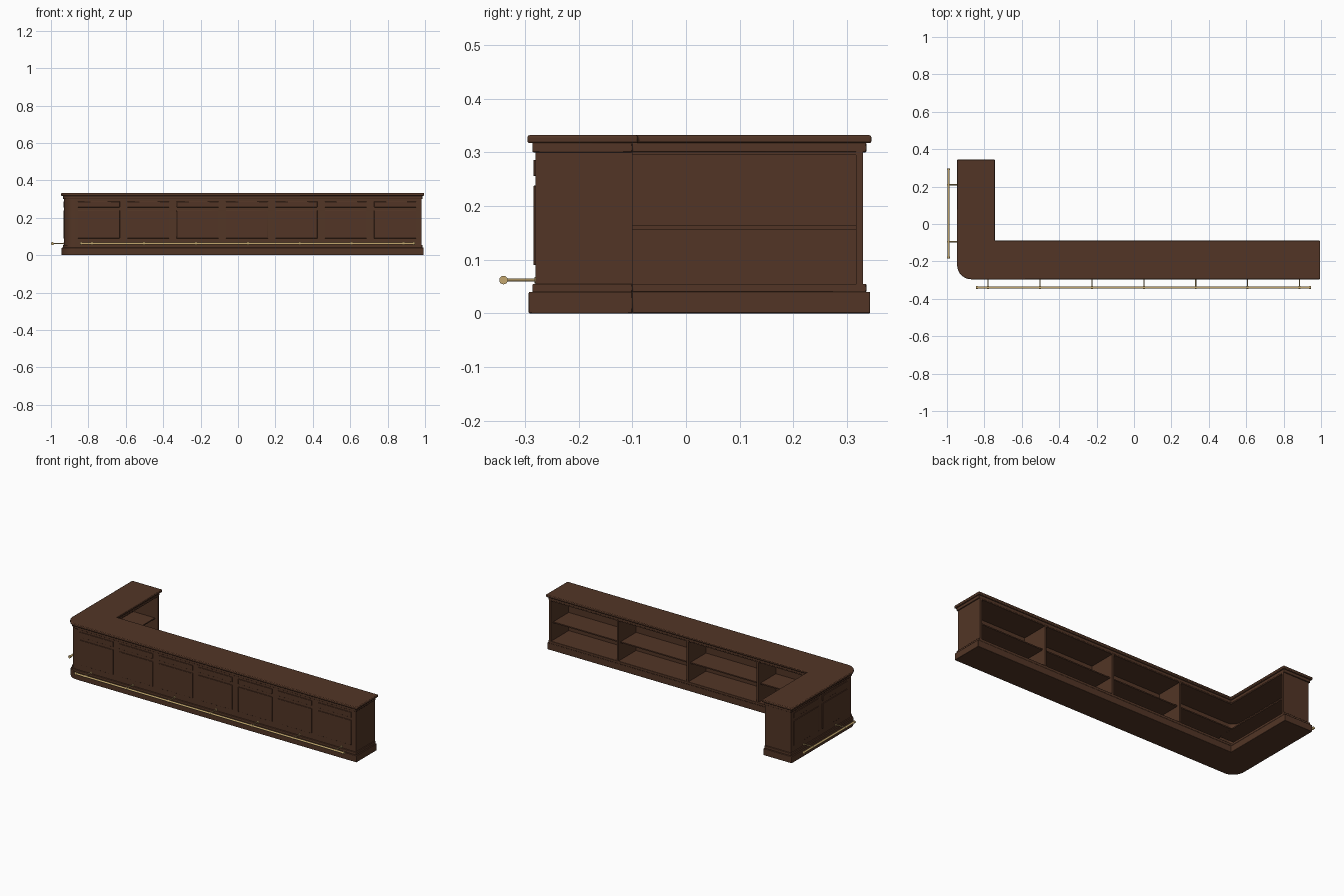
import bpy, bmesh, math
from mathutils import Vector

if "Cube" in bpy.data.objects:
    bpy.data.objects.remove(bpy.data.objects["Cube"])


def material(name, color):
    m = bpy.data.materials.new(name)
    m.diffuse_color = (*color, 1)
    m.use_nodes = True
    m.node_tree.nodes["Principled BSDF"].inputs["Base Color"].default_value = m.diffuse_color
    return m


WOOD = material("dark_walnut", (0.085, 0.036, 0.019))
BRASS = material("brass", (0.55, 0.39, 0.16))


def finish(name, bm, mat, bevel=0.0, smooth=True):
    bmesh.ops.recalc_face_normals(bm, faces=bm.faces)
    mesh = bpy.data.meshes.new(name)
    bm.to_mesh(mesh)
    bm.free()
    mesh.materials.append(mat)
    ob = bpy.data.objects.new(name, mesh)
    bpy.context.collection.objects.link(ob)
    if bevel:
        mod = ob.modifiers.new("edge", 'BEVEL')
        mod.width, mod.segments = bevel, 2
        mod.limit_method, mod.angle_limit = 'ANGLE', math.radians(40)
    if smooth:
        bpy.ops.object.select_all(action='DESELECT')
        ob.select_set(True)
        bpy.context.view_layer.objects.active = ob
        bpy.ops.object.shade_smooth_by_angle(angle=math.radians(30))
    return ob


def prism(name, outline, z0, z1, bevel=0.0):
    bm = bmesh.new()
    base = bm.faces.new([bm.verts.new((x, y, z0)) for x, y in outline])
    top = bmesh.ops.extrude_face_region(bm, geom=[base])
    verts = [v for v in top['geom'] if isinstance(v, bmesh.types.BMVert)]
    bmesh.ops.translate(bm, verts=verts, vec=(0, 0, z1 - z0))
    return finish(name, bm, WOOD, bevel)


def box(name, lo, hi, bevel=0.0):
    return prism(name, [(lo[0], lo[1]), (hi[0], lo[1]), (hi[0], hi[1]), (lo[0], hi[1])],
                 lo[2], hi[2], bevel)


def rod(bm, a, b, r, sides=12):
    a, b = Vector(a), Vector(b)
    d = b - a
    mat = d.to_track_quat('Z', 'Y').to_matrix().to_4x4()
    mat.translation = (a + b) / 2
    bmesh.ops.create_cone(bm, cap_ends=True, segments=sides, radius1=r, radius2=r,
                          depth=d.length, matrix=mat)


# Outer wall line of the body, grown by o, from the right end round to the wing end
X0, X1, Y0, Y1 = -0.93, 0.98, -0.28, 0.33
XI, YI, R = -0.755, -0.10, 0.06


def outer_path(o):
    r = R + o
    cx, cy = X0 - o + r, Y0 - o + r
    arc = [(cx - r * math.sin(t), cy - r * math.cos(t))
           for t in (i * math.pi / 20 for i in range(11))]
    return [(X1 + o, Y0 - o)] + arc + [(X0 - o, Y1 + o)]


def l_slab(name, o, i, z0, z1, bevel):
    pts = [(X1 + o, YI + i)] + outer_path(o) + [(XI + i, Y1 + o), (XI + i, YI + i)]
    prism(name, pts, z0, z1, bevel)


# Plinth, mouldings and countertop
l_slab("plinth", 0.013, 0.0, 0.0, 0.04, 0.002)
l_slab("base_moulding", 0.006, 0.0, 0.039, 0.055, 0.002)
l_slab("top_moulding", 0.006, 0.0, 0.30, 0.318, 0.002)
l_slab("countertop", 0.0155, 0.0105, 0.317, 0.332, 0.004)

# Outer shell, open on the serving side
T = 0.013
shell = [(X1, YI)] + outer_path(0) + [(XI, Y1), (XI, Y1 - T)]
shell += outer_path(-T)[::-1] + [(X1 - T, YI)]
prism("outer_shell", shell, 0.045, 0.31)

# Ceiling board under the moulding
l_slab("ceiling_board", -T, -0.001, 0.295, 0.303, 0)

# Dividers and shelves
for n, x in enumerate((0.525, 0.06, -0.405)):
    box(f"divider_{n + 1}", (x - 0.006, Y0 + T, 0.05), (x + 0.006, YI - 0.001, 0.298))
box("main_shelf", (XI - 0.03, Y0 + T, 0.157), (X1 - T, YI - 0.02, 0.164))
box("wing_shelf", (X0 + T, Y0 + 0.06, 0.1565), (XI - 0.02, Y1 - T, 0.1635))

# Raised panels: seven on the front, two on the wing
ROWS = ((0.09, 0.238, "panel"), (0.256, 0.286, "frieze"))
for z0, z1, kind in ROWS:
    for n in range(7):
        c = -0.744 + 0.264 * n
        box(f"front_{kind}_{n + 1}", (c - 0.112, Y0 - 0.004, z0), (c + 0.112, Y0 + 0.002, z1), 0.001)
    for n, c in enumerate((-0.083, 0.19)):
        box(f"wing_{kind}_{n + 1}", (X0 - 0.004, c - 0.118, z0), (X0 + 0.002, c + 0.118, z1), 0.001)


# Brass foot rails with collars and wall arms
def foot_rail(name, a, b, arms, wall):
    bm = bmesh.new()
    a, b = Vector(a), Vector(b)
    d = (b - a).normalized()
    rod(bm, a, b, 0.006, 16)
    for e, s in ((a, 1), (b, -1)):
        rod(bm, e, e + d * s * 0.01, 0.008, 16)
    for p in arms:
        p, w = Vector(p), Vector(wall)
        rod(bm, p, p + w, 0.003)
        rod(bm, p - d * 0.005, p + d * 0.005, 0.0075, 16)
        rod(bm, p + w * 0.95, p + w, 0.006)
    finish(name, bm, BRASS)


RZ = 0.062
foot_rail("front_foot_rail", (-0.845, -0.340, RZ), (0.945, -0.340, RZ),
          [(-0.78 + 0.2775 * n, -0.340, RZ) for n in range(7)], (0, 0.061, 0))
foot_rail("wing_foot_rail", (-0.992, -0.185, RZ), (-0.992, 0.298, RZ),
          [(-0.992, y, RZ) for y in (-0.095, 0.21)], (0.063, 0, 0))
